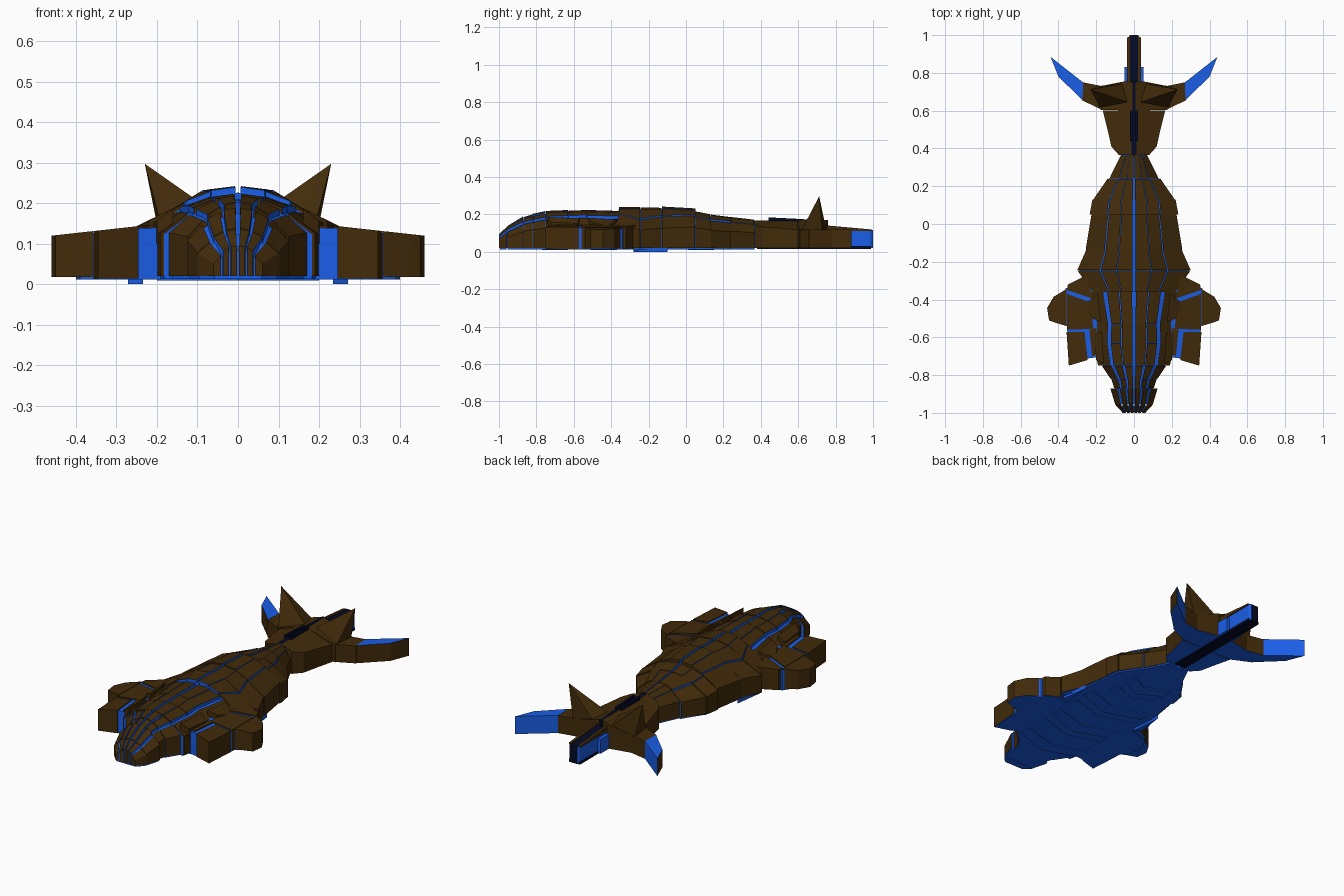
import bpy, bmesh, math, random

if "Cube" in bpy.data.objects:
    bpy.data.objects.remove(bpy.data.objects["Cube"])
random.seed(4)


def material(name, col):
    m = bpy.data.materials.new(name)
    m.diffuse_color = (*col, 1)
    m.use_nodes = True
    m.node_tree.nodes["Principled BSDF"].inputs["Base Color"].default_value = m.diffuse_color
    return m


BROWN = material("dark_brown", (0.054, 0.024, 0.003))
BLUE = material("bright_blue", (0.010, 0.112, 0.80))
NAVY = material("near_black_navy", (0.001, 0.003, 0.018))
MATS = [BROWN, BLUE, NAVY]


def finish(name, bm, rule):
    """rule(face) gives 0 brown, 1 blue, 2 navy"""
    bmesh.ops.recalc_face_normals(bm, faces=bm.faces)
    bm.normal_update()
    for f in bm.faces:
        f.material_index = rule(f)
    me = bpy.data.meshes.new(name)
    bm.to_mesh(me)
    bm.free()
    for m in MATS:
        me.materials.append(m)
    ob = bpy.data.objects.new(name, me)
    bpy.context.collection.objects.link(ob)
    return ob


def prism(bm, pts, top, bottom):
    """vertical prism over (x, y) outline, top(x, y) gives height"""
    lo = [bm.verts.new((x, y, bottom)) for x, y in pts]
    hi = [bm.verts.new((x, y, top(x, y))) for x, y in pts]
    bm.faces.new(lo[::-1])
    bm.faces.new(hi)
    n = len(pts)
    for i in range(n):
        j = (i + 1) % n
        bm.faces.new((lo[i], lo[j], hi[j], hi[i]))


def pair(bm, pts, top, bottom):
    """prism on both sides"""
    for s in (1, -1):
        prism(bm, [(s * x, y) for x, y in pts],
              lambda x, y: top(abs(x), y), bottom)


def sole_blue(f):
    return 1 if f.normal.z < -0.5 else 0


def all_blue(f):
    return 1


# body rows: y start, y end, half width start / end, ridge height start / end
ROWS = [
    (-1.0, -0.955, .06, .10, .095, .135),
    (-.955, -.87, .10, .125, .135, .185),
    (-.87, -.82, .105, .12, .185, .200),
    (-.82, -.75, .125, .17, .200, .215),
    (-.75, -.63, .19, .215, .215, .220),
    (-.63, -.53, .215, .21, .218, .222),
    (-.53, -.36, .21, .25, .220, .215),
    (-.36, -.245, .22, .30, .238, .238),
    (-.245, -.13, .30, .25, .238, .236),
    (-.13, .05, .255, .225, .238, .228),
    (.05, .13, .235, .22, .215, .200),
    (.13, .24, .215, .14, .200, .186),
    (.24, .365, .13, .07, .186, .172),
]


def section(t, w, c):
    edge = 0.6 * c
    z = edge + (c - edge) * (1 - t * t)
    return min(z, max(.12, .205 - .62 * (t * w - .13)))


def strip(bm, row, a, b, gap, lift, bottom):
    """one plate on each side between width fractions a and b"""
    y0, y1, w0, w1, z0, z1 = row
    for s in (1, -1):
        pts, zs = [], {}
        for t, y, w, z in ((a, y0 + gap, w0, z0), (b, y0 + gap, w0, z0),
                           (b, y1 - gap, w1, z1), (a, y1 - gap, w1, z1)):
            p = (s * t * w, y)
            pts.append(p)
            zs[p] = section(t, w, z) + lift
        prism(bm, pts, lambda x, y: zs[(x, y)], bottom)


def inner_rule(f):
    # long sides are blue, and so is the step up to the hump
    c = f.calc_center_median()
    if abs(f.normal.x) > .6 or f.normal.z < -.5:
        return 1
    return 1 if f.normal.y < -.8 and -.4 < c.y < -.3 else 0


def outer_rule(f):
    c = f.calc_center_median()
    if f.normal.z < -.5 or (abs(f.normal.x) > .6 and f.normal.x * c.x < 0):
        return 1
    return 0


inner, outer, core = bmesh.new(), bmesh.new(), bmesh.new()
for row in ROWS:
    y0 = row[0]
    if y0 < -.8:
        cols = [(.05, .28), (.36, .60), (.70, 1)]
    elif y0 < -.4:
        cols = [(.04, .3), (.32, .57), (.655, 1)]
    else:
        cols = [(.03, .3), (.31, .585), (.605, 1)]
    for k, (a, b) in enumerate(cols):
        lift = random.uniform(-.002, .003) + (-.004 if k == 2 else .001)
        strip(outer if k == 2 else inner, row, a, b,
              random.uniform(.0002, .0015), lift, .02)
    cuts = [0, .35, .7, .96]
    for a, b in zip(cuts, cuts[1:]):
        strip(core, row, a, b, .005 if y0 < -.99 else 0, -.012, .013)
finish("back_armour_plates", inner, inner_rule)
finish("flank_armour_plates", outer, outer_rule)
finish("body_core", core, all_blue)


# front legs and shoulders
def limb_top(x, y):
    return .145 - .11 * max(0, x - .23)


bm = bmesh.new()
pair(bm, [(.245, -.72), (.345, -.75), (.357, -.572), (.262, -.572)], limb_top, .014)
pair(bm, [(.19, -.69), (.222, -.70), (.236, -.56), (.20, -.55)], limb_top, .02)
finish("front_foot", bm, sole_blue)
bm = bmesh.new()
pair(bm, [(.215, -.555), (.355, -.56), (.355, -.37), (.23, -.415)], limb_top, .016)
pair(bm, [(.358, -.54), (.425, -.52), (.425, -.385), (.358, -.345)], limb_top, .018)
pair(bm, [(.425, -.52), (.45, -.51), (.46, -.445), (.425, -.385)], limb_top, .018)
pair(bm, [(.22, -.395), (.355, -.35), (.35, -.32), (.25, -.27)], limb_top, .018)
finish("shoulder", bm, sole_blue)
bm = bmesh.new()
pair(bm, [(.19, -.705), (.25, -.712), (.345, -.71), (.355, -.54), (.39, -.52), (.40, -.40),
          (.36, -.34), (.19, -.29)],
     lambda x, y: limb_top(x, y) - .005, .012)
finish("limb_core", bm, all_blue)

# sloping plates between shoulder and back
bm = bmesh.new()
pair(bm, [(.175, -.52), (.22, -.50), (.255, -.42), (.19, -.37)],
     lambda x, y: .184 - .55 * (x - .17), .1)
pair(bm, [(.16, -.74), (.20, -.72), (.21, -.58), (.17, -.57)],
     lambda x, y: .186 - .7 * (x - .16), .1)
finish("side_armour", bm, sole_blue)

# overlapping belly plates
bm = bmesh.new()
for i in range(7):
    y = -.72 + i * .13
    w = .2 if i < 5 else .13
    pair(bm, [(0, y - .05), (w, y + .02), (w, y + .09), (0, y + .03)],
         lambda x, y: .02, .009 + .002 * (i % 2))
finish("belly_plates", bm, all_blue)
bm = bmesh.new()
pair(bm, [(.235, -.28), (.272, -.26), (.25, -.10)], lambda x, y: .02, 0.0)
finish("belly_pads", bm, all_blue)


# tail base and side arms
def tail_top(x, y):
    return max(.115, .172 - .33 * x)


bm = bmesh.new()
pair(bm, [(.012, .365), (.08, .365), (.12, .41), (.14, .50), (.165, .60), (.012, .60)], tail_top, .02)
pair(bm, [(.008, .60), (.18, .605), (.175, .73), (.05, .755), (.008, .75)], tail_top, .02)
pair(bm, [(.175, .607), (.275, .655), (.27, .75), (.17, .73)], lambda x, y: .118, .02)
finish("tail_base", bm, sole_blue)


# swept horns with blue tips, brown on the outer side
def horn_rule(f):
    c = f.calc_center_median()
    s = 1 if c.x > 0 else -1
    return 0 if abs(f.normal.z) < .5 and f.normal.x * s > .2 else 1


bm = bmesh.new()
pair(bm, [(.272, .655), (.40, .78), (.442, .885), (.27, .75)], lambda x, y: .119, .02)
finish("swept_horns", bm, horn_rule)

# upright spikes
bm = bmesh.new()
for s in (1, -1):
    base = [bm.verts.new((s * x, y, z)) for x, y, z in
            ((.02, .64, .150), (.18, .615, .11), (.19, .73, .10), (.05, .745, .14))]
    tip = bm.verts.new((s * .23, .712, .297))
    bm.faces.new(base)
    for i in range(4):
        bm.faces.new((base[i], base[(i + 1) % 4], tip))
finish("upright_spikes", bm, lambda f: 0)

# tail bar: blue sides, navy top, end and underside
bm = bmesh.new()
pair(bm, [(0, .75), (.032, .75), (.032, .985), (.022, 1.0), (0, 1.0)],
     lambda x, y: .135 - .08 * (y - .75), .02)
finish("tail_bar", bm, lambda f: 1 if abs(f.normal.x) > .5 else 2)
bm = bmesh.new()
pair(bm, [(.03, .75), (.05, .75), (.05, .83), (.03, .83)], lambda x, y: .10, .02)
finish("tail_side_block", bm, all_blue)
bm = bmesh.new()
pair(bm, [(.022, .75), (.037, .75), (.037, .985), (.022, .995)],
     lambda x, y: .141 - .09 * (y - .75), .112)
finish("tail_rails", bm, lambda f: 0)

# dark spine strip and lower keel
bm = bmesh.new()
pair(bm, [(0, .35), (.013, .35), (.013, .60), (0, .60)], lambda x, y: .168, .03)
pair(bm, [(0, .60), (.008, .60), (.008, .76), (0, .76)],
     lambda x, y: .175 - .04 * (y - .6), .03)
pair(bm, [(.008, .44), (.021, .44), (.021, .60), (.008, .60)],
     lambda x, y: .184 if y < .5 else .176, .03)
pair(bm, [(0, .38), (.035, .38), (.035, .99), (0, .99)], lambda x, y: .03, .016)
finish("tail_spine", bm, lambda f: 2)
